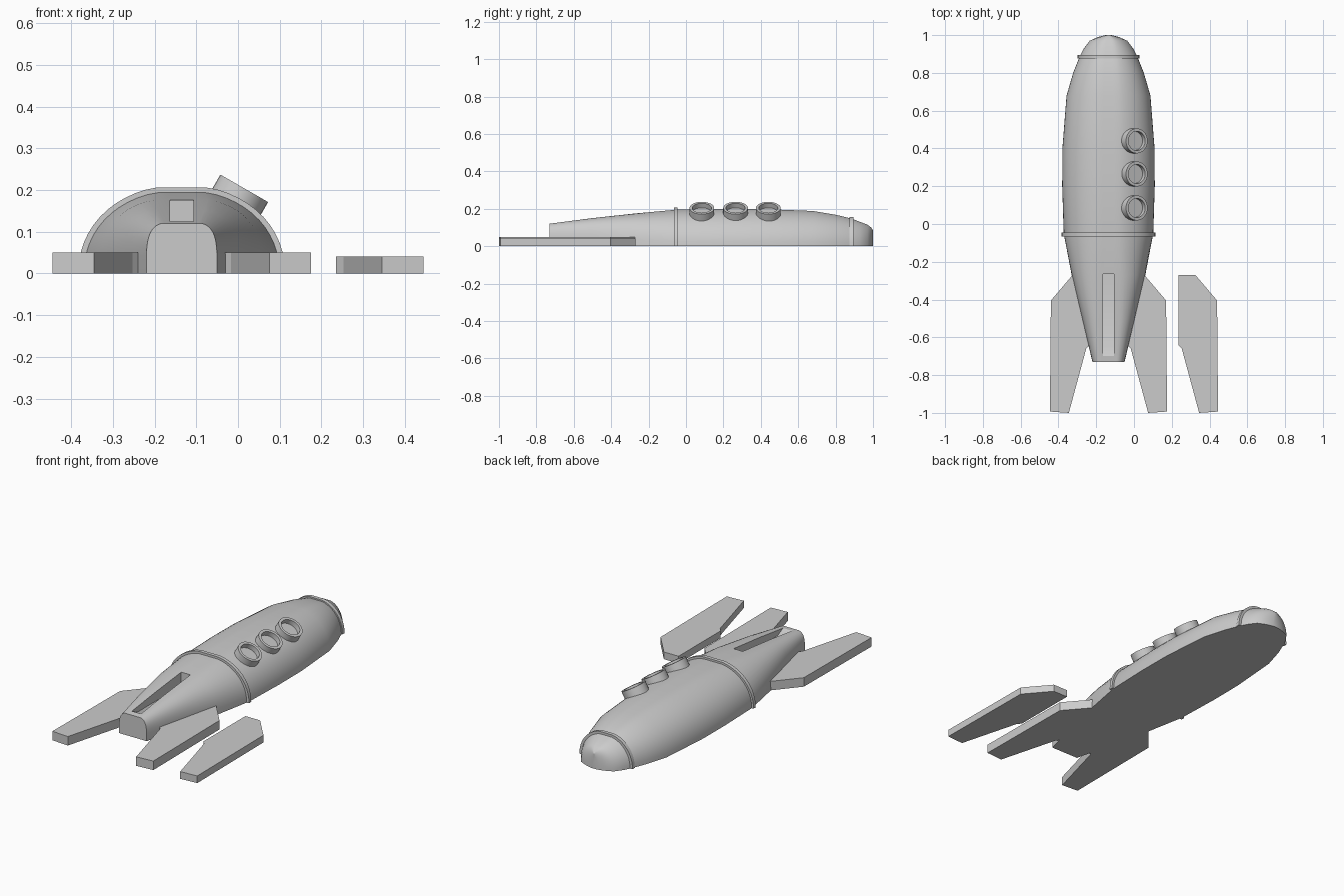
import bpy
import bmesh
import math
from mathutils import Matrix, Vector

cube = bpy.data.objects.get("Cube")
if cube:
    bpy.data.objects.remove(cube, do_unlink=True)

AXIS_X = -0.135

grey = bpy.data.materials.new("plain grey")
grey.use_nodes = True
grey.diffuse_color = (0.6, 0.6, 0.6, 1)
grey.node_tree.nodes["Principled BSDF"].inputs["Base Color"].default_value = (0.6, 0.6, 0.6, 1)


def finish(bm, name):
    bmesh.ops.recalc_face_normals(bm, faces=bm.faces[:])
    mesh = bpy.data.meshes.new(name)
    bm.to_mesh(mesh)
    bm.free()
    mesh.materials.append(grey)
    obj = bpy.data.objects.new(name, mesh)
    bpy.context.collection.objects.link(obj)
    return obj


def activate(obj):
    bpy.ops.object.select_all(action="DESELECT")
    obj.select_set(True)
    bpy.context.view_layer.objects.active = obj


def smooth(obj, angle=30):
    activate(obj)
    bpy.ops.object.shade_smooth_by_angle(angle=math.radians(angle))


def half_loft(name, stations, steps=28):
    """Closed loft of flat-bottomed arches: (y, half width, height, squareness)."""
    bm = bmesh.new()
    rings = []
    for y, w, h, n in stations:
        ring = []
        for i in range(steps + 1):
            a = math.pi * i / steps
            c, s = math.cos(a), max(0, math.sin(a))
            x = math.copysign(abs(c) ** (2 / n), c) * w
            z = min(h, 1.03 * h * s ** (2 / n)) if 0 < i < steps else 0
            ring.append(bm.verts.new((AXIS_X + x, y, z)))
        rings.append(ring)
    for a, b in zip(rings, rings[1:]):
        for i in range(steps + 1):
            j = (i + 1) % (steps + 1)
            bm.faces.new((a[i], a[j], b[j], b[i]))
    bm.faces.new(rings[0])
    bm.faces.new(rings[-1])
    return finish(bm, name)


def prism(name, points, offset):
    """Extrude a polygon of 3D points along an offset."""
    bm = bmesh.new()
    face = bm.faces.new([bm.verts.new(p) for p in points])
    new = bmesh.ops.extrude_face_region(bm, geom=[face])["geom"]
    bmesh.ops.translate(bm, vec=offset, verts=[v for v in new if isinstance(v, bmesh.types.BMVert)])
    return finish(bm, name)


# Hull, squarer at the tail and round from the middle on
hull = half_loft("hull", [
    (-0.73, 0.085, 0.12, 4), (-0.5, 0.14, 0.15, 3.2), (-0.27, 0.195, 0.175, 2.6),
    (-0.05, 0.237, 0.195, 2.1), (0.2, 0.245, 0.2, 2.1), (0.4, 0.244, 0.199, 2.1),
    (0.68, 0.222, 0.188, 2.1), (0.8, 0.187, 0.168, 2.1), (0.89, 0.151, 0.146, 2.1),
    (0.93, 0.13, 0.13, 2.1), (0.97, 0.1, 0.115, 2.1), (0.99, 0.055, 0.1, 2.1),
    (1.0, 0.015, 0.085, 2.1)])

# Slot for the upper fin, with a ramp at its tail end
slot = [(-0.265, 0.1), (-0.65, 0.1), (-0.70, 0.125), (-0.70, 0.3), (-0.265, 0.3)]
cutter = prism("slot_cutter", [(AXIS_X - 0.028, y, z) for y, z in slot], (0.056, 0, 0))
cutter.hide_render = True
cut = hull.modifiers.new("slot", "BOOLEAN")
cut.operation = "DIFFERENCE"
cut.solver = "EXACT"
cut.object = cutter
activate(hull)
bpy.ops.object.modifier_apply(modifier=cut.name)
bpy.data.objects.remove(cutter, do_unlink=True)
smooth(hull)

# Raised bands around the hull
for name, y, w, h in (("middle_band", -0.055, 0.248, 0.206), ("nose_band", 0.885, 0.163, 0.157)):
    smooth(half_loft(name, [(y - 0.01, w, h, 2.1), (y + 0.01, w, h, 2.1)]))

# Fins: two on the hull, one loose beside it (distance from axis, y)
fin = [(0.1, -0.27), (0.19, -0.27), (0.305, -0.405), (0.31, -0.993),
       (0.21, -1.0), (0.118, -0.66), (0.1, -0.64)]
for name, origin, side, thick in (("left_fin", AXIS_X, 1, 0.05), ("right_fin", AXIS_X, -1, 0.05),
                                  ("loose_fin", 0.135, 1, 0.04)):
    prism(name, [(origin + side * r, y, 0) for r, y in fin], (0, 0, thick))

# Portholes: rims with a recessed pane, tilted to the left
rim = [(0.051, -0.028), (0.051, 0), (0.066, 0), (0.066, -0.06)]
normal = Vector((0.5, 0, 0.87)).normalized()
for number, y in enumerate((0.085, 0.265, 0.44), 1):
    bm = bmesh.new()
    count = 32
    loops = [[bm.verts.new((r * math.cos(2 * math.pi * i / count),
                            r * math.sin(2 * math.pi * i / count), z))
              for i in range(count)] for r, z in rim]
    for a, b in zip(loops, loops[1:]):
        for i in range(count):
            j = (i + 1) % count
            bm.faces.new((a[i], a[j], b[j], b[i]))
    bm.faces.new(loops[0])
    bm.faces.new(loops[-1])
    tilt = normal.to_track_quat("Z", "Y").to_matrix().to_4x4()
    bm.transform(Matrix.Translation((0.015, y, 0.204)) @ tilt)
    smooth(finish(bm, f"porthole_{number}"))
